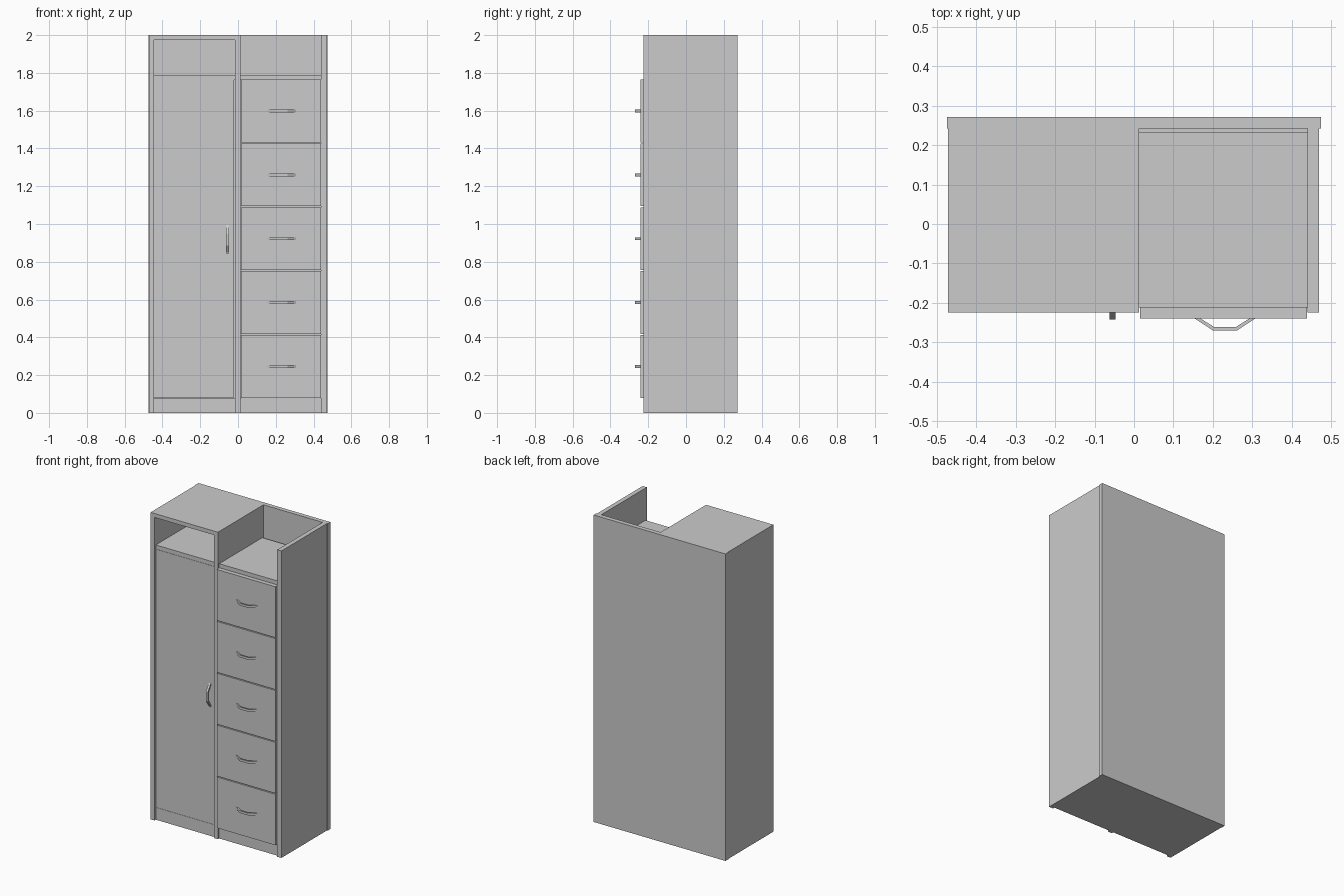
import bpy, bmesh

if "Cube" in bpy.data.objects:
    bpy.data.objects.remove(bpy.data.objects["Cube"])

FRONT, INSET, BACK_IN, BACK = -0.225, -0.212, 0.243, 0.272


def box(name, x0, x1, y0, y1, z0, z1):
    bm = bmesh.new()
    bmesh.ops.create_cube(bm, size=1)
    for v in bm.verts:
        v.co = ((x0, x1)[v.co.x > 0], (y0, y1)[v.co.y > 0], (z0, z1)[v.co.z > 0])
    return finish(bm, name)


def finish(bm, name):
    bmesh.ops.recalc_face_normals(bm, faces=bm.faces)
    me = bpy.data.meshes.new(name)
    bm.to_mesh(me)
    bm.free()
    ob = bpy.data.objects.new(name, me)
    bpy.context.collection.objects.link(ob)
    return ob


def handle(name, x, y, z, upright=False):
    # bent bar: outer and inner outlines (along, outwards), swept across its width
    outer = [(-0.077, 0), (-0.031, -0.03), (0.031, -0.03), (0.077, 0)]
    inner = [(-0.062, 0), (-0.027, -0.022), (0.027, -0.022), (0.062, 0)]
    bm = bmesh.new()
    rings = []
    for (a, b), (c, d) in zip(outer, inner):
        ring = []
        for s, t, w in ((a, b, -1), (a, b, 1), (c, d, 1), (c, d, -1)):
            w *= 0.0075
            co = (x + w, y + t, z + s) if upright else (x + s, y + t, z + w)
            ring.append(bm.verts.new(co))
        rings.append(ring)
    for r, q in zip(rings, rings[1:]):
        for i in range(4):
            j = (i + 1) % 4
            bm.faces.new((r[i], r[j], q[j], q[i]))
    bm.faces.new(rings[0])
    bm.faces.new(rings[-1])
    return finish(bm, name)


# carcass
box("back_panel", -0.475, 0.475, BACK_IN, BACK, 0, 2)
box("left_side", -0.472, -0.444, FRONT, BACK_IN, 0, 2)
box("right_side", 0.44, 0.47, FRONT, BACK_IN, 0, 2)
box("divider", -0.016, 0.013, FRONT, BACK_IN, 0, 2)
box("left_top", -0.444, -0.016, FRONT, BACK_IN, 1.974, 2)

# shelves, floors and plinths on both sides of the divider
for side, x0, x1 in (("left", -0.444, -0.016), ("right", 0.013, 0.44)):
    box(side + "_shelf", x0, x1, INSET, 0.232, 1.763, 1.79)
    box(side + "_floor", x0, x1, INSET + 0.025, BACK_IN, 0, 0.08)
    box(side + "_plinth", x0, x1, INSET, INSET + 0.025, 0, 0.08)

# tall inset door
box("door", -0.444, -0.02, INSET, INSET + 0.025, 0.081, 1.762)
handle("door_handle", -0.055, INSET, 0.917, upright=True)

# five drawers
for i in range(5):
    z = 0.246 + i * 0.338
    box(f"drawer_front_{i + 1}", 0.015, 0.439, -0.24, INSET, z - 0.166, z + 0.166)
    handle(f"drawer_handle_{i + 1}", 0.231, -0.24, z)
